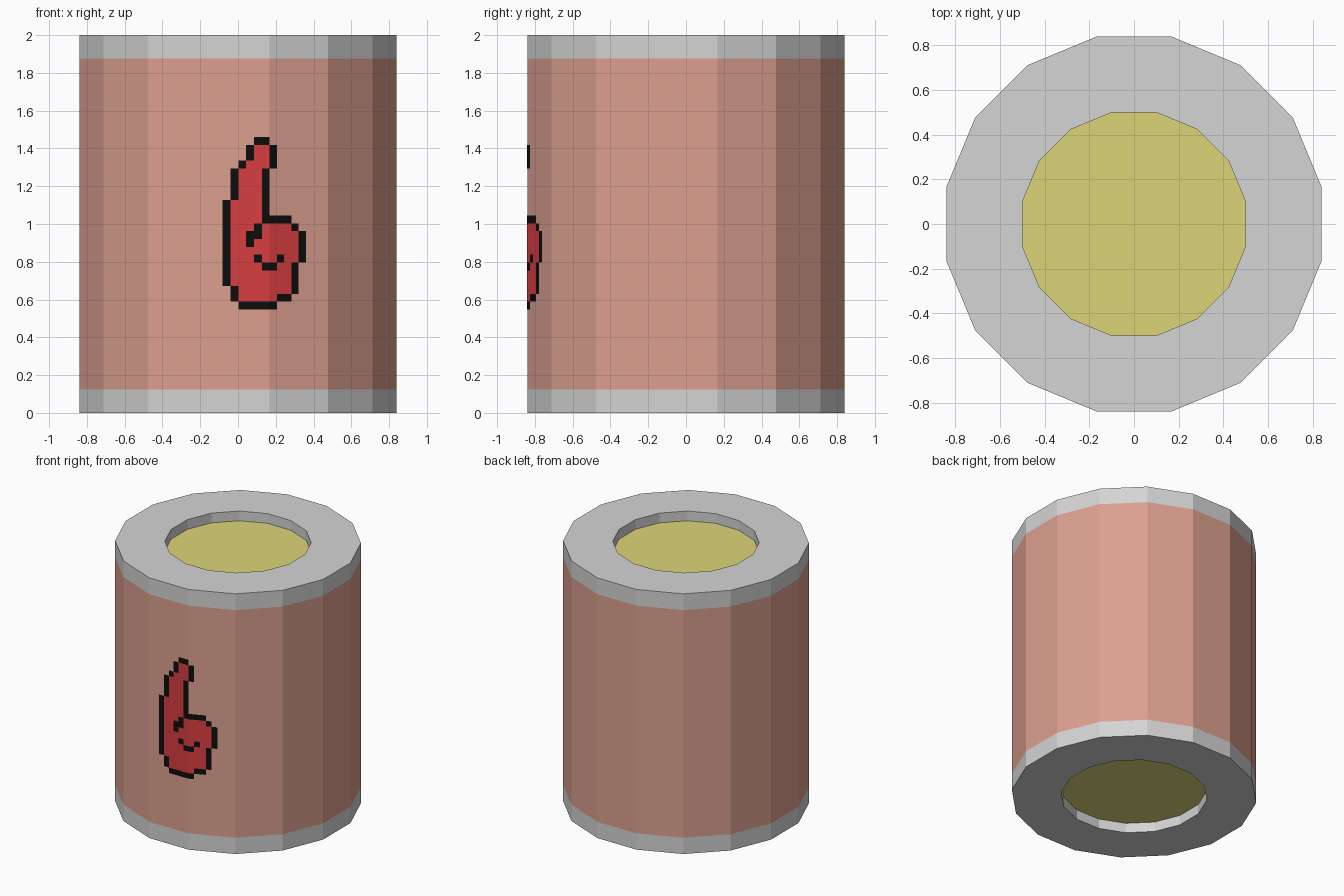
import bpy, bmesh, math
from mathutils import Vector

if "Cube" in bpy.data.objects:
    bpy.data.objects.remove(bpy.data.objects["Cube"])

SIDES = 16
OUTER, INNER = 0.84, 0.50      # distances from axis to the flats
BAND, RECESS = 0.125, 0.075    # rim band height, recess depth
HEIGHT = 2.0


def material(name, rgb):
    m = bpy.data.materials.new(name)
    m.diffuse_color = (*rgb, 1)
    m.use_nodes = True
    m.node_tree.nodes["Principled BSDF"].inputs["Base Color"].default_value = m.diffuse_color
    return m


salmon = material("salmon", (0.716, 0.352, 0.275))
grey = material("light grey", (0.66, 0.66, 0.66))
yellow = material("dull yellow", (0.716, 0.665, 0.191))
red = material("red", (0.68, 0.048, 0.051))
black = material("black", (0.004, 0.004, 0.004))


def finish(name, bm, *mats):
    me = bpy.data.meshes.new(name)
    bm.to_mesh(me)
    bm.free()
    for m in mats:
        me.materials.append(m)
    ob = bpy.data.objects.new(name, me)
    bpy.context.collection.objects.link(ob)
    return ob


def ring(bm, apothem, z):
    r = apothem / math.cos(math.pi / SIDES)
    angles = [(i + 0.5) * math.tau / SIDES for i in range(SIDES)]
    return [bm.verts.new((r * math.cos(a), r * math.sin(a), z)) for a in angles]


def lathe(name, profile, mat, cap=False):
    """Sweep (apothem, z) points round the axis, optionally closing the last ring."""
    bm = bmesh.new()
    rings = [ring(bm, *p) for p in profile]
    for a, b in zip(rings, rings[1:]):
        for i in range(SIDES):
            j = (i + 1) % SIDES
            bm.faces.new((a[i], a[j], b[j], b[i]))
    if cap:
        f = bm.faces.new(rings[-1])
        if profile[-1][1] < HEIGHT / 2:
            f.normal_flip()
    return finish(name, bm, mat)


def flip(ob):
    bm = bmesh.new()
    bm.from_mesh(ob.data)
    bmesh.ops.reverse_faces(bm, faces=bm.faces)
    bm.to_mesh(ob.data)
    bm.free()


# Salmon wall
lathe("wall", [(OUTER, BAND), (OUTER, HEIGHT - BAND)], salmon)

# Grey rims with recessed holes, and the yellow discs inside them
lathe("top_rim", [(OUTER, HEIGHT - BAND), (OUTER, HEIGHT),
                  (INNER, HEIGHT), (INNER, HEIGHT - RECESS)], grey)
flip(lathe("bottom_rim", [(OUTER, BAND), (OUTER, 0), (INNER, 0), (INNER, RECESS)], grey))
lathe("top_disc", [(INNER, HEIGHT - RECESS)], yellow, cap=True)
lathe("bottom_disc", [(INNER, RECESS)], yellow, cap=True)

# Painted figure: outline blocks as (column from, column to, row from, row to)
OUTLINE = [(4, 6, 0, 1), (3, 4, 1, 3), (6, 7, 1, 4), (2, 3, 3, 4), (1, 2, 4, 8),
           (0, 1, 8, 19), (1, 2, 19, 21), (2, 7, 21, 22), (7, 9, 20, 21),
           (9, 10, 16, 20), (10, 11, 12, 16), (9, 10, 11, 12), (6, 9, 10, 11),
           (5, 6, 4, 11), (4, 5, 11, 13), (3, 4, 12, 14),
           (4, 5, 15, 16), (7, 8, 15, 16), (5, 7, 16, 17)]
dark = {(c, r) for c0, c1, r0, r1 in OUTLINE
        for c in range(c0, c1) for r in range(r0, r1)}

STEP, TOP, FOLD = 0.0415, 1.46, 6   # cell size, top edge, column on the wall corner
SKIN = OUTER + 0.003
corner = SKIN * math.tan(math.pi / SIDES)


def on_wall(c, r):
    """Grid corner to a point just off the wall, bending at the facet edge."""
    d = (c - FOLD) * STEP
    turn = math.tau / SIDES if d > 0 else 0
    return Vector((corner + d * math.cos(turn), -SKIN + d * math.sin(turn), TOP - r * STEP))


bm = bmesh.new()
for r in range(22):
    cols = [c for c, row in dark if row == r]
    for c in range(min(cols), max(cols) + 1):
        quad = ((c, r + 1), (c + 1, r + 1), (c + 1, r), (c, r))
        f = bm.faces.new([bm.verts.new(on_wall(*p)) for p in quad])
        f.material_index = 1 if (c, r) in dark else 0
bmesh.ops.remove_doubles(bm, verts=bm.verts, dist=0.0005)
finish("painted_figure", bm, red, black)
